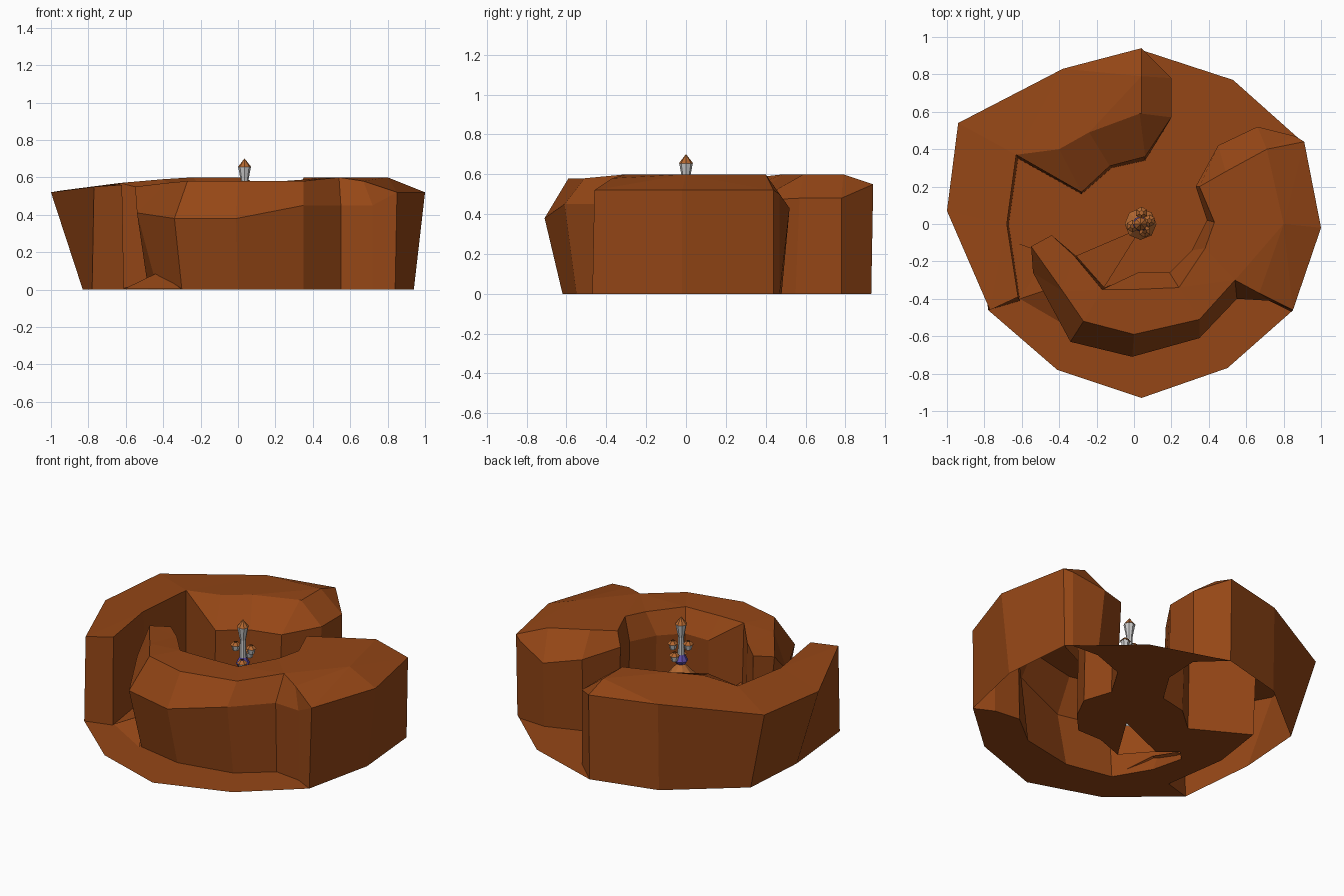
import bpy, bmesh, math

if "Cube" in bpy.data.objects:
    bpy.data.objects.remove(bpy.data.objects["Cube"])


def material(name, color):
    m = bpy.data.materials.new(name)
    m.diffuse_color = (*color, 1)
    m.use_nodes = True
    m.node_tree.nodes["Principled BSDF"].inputs["Base Color"].default_value = m.diffuse_color
    return m


ROCK = material("red_rock", (0.30, 0.062, 0.008))
TILE = material("roof_tile", (0.46, 0.14, 0.03))
PURPLE = material("purple_glass", (0.12, 0.08, 0.42))


def finish(bm, name, mat=None):
    mesh = bpy.data.meshes.new(name)
    bm.to_mesh(mesh)
    bm.free()
    if mat:
        mesh.materials.append(mat)
    ob = bpy.data.objects.new(name, mesh)
    bpy.context.collection.objects.link(ob)
    return ob


def cliff(name, stations):
    """Open-bottomed rock: flat cap, sloped shoulder and leaning face.
    Each station: top x,y,z, shoulder x,y,z, foot x,y (outline clockwise)."""
    bm = bmesh.new()
    rings = [[], [], []]
    for s in stations:
        for ring, co in zip(rings, (s[:3], s[3:6], (*s[6:8], 0.0))):
            ring.append(bm.verts.new(co))
    n = len(stations)
    for upper, lower in zip(rings, rings[1:]):
        for i in range(n):
            j = (i + 1) % n
            bm.faces.new((upper[i], upper[j], lower[j], lower[i]))
    cap = bm.faces.new(rings[0][::-1])
    bm.normal_update()
    bmesh.ops.triangulate(bm, faces=[cap], ngon_method='BEAUTY')
    bmesh.ops.remove_doubles(bm, verts=bm.verts, dist=0.001)
    return finish(bm, name, ROCK)


def plain(x, y, z, fx, fy):
    """Station without a shoulder."""
    return (x, y, z, x, y, z, fx, fy)


# north-west cliff
west_outer = [
    plain(-.77, -.46, .55, -.78, -.46),
    plain(-1.0, .07, .52, -.83, .05),
    plain(-.94, .54, .53, -.80, .48),
    plain(-.38, .83, .56, -.38, .82),
]
west_inner = [
    plain(.04, .94, .55, .04, .93),
    (.04, .79, .60, .20, .78, .48, .20, .78),
    (.04, .59, .60, .20, .57, .48, .19, .55),
    (.03, .59, .60, .06, .36, .47, .06, .34),
    (-.24, .49, .60, -.13, .31, .47, -.12, .30),
    (-.40, .40, .59, -.28, .17, .48, -.28, .16),
    plain(-.63, .37, .57, -.62, .35),
    plain(-.68, 0, .56, -.67, 0),
    plain(-.62, -.39, .56, -.61, -.41),
]
cliff("west_cliff", west_outer + west_inner)

# south-east cliff
south_outer = [
    plain(.85, -.46, .52, .84, -.47),
    (.67, -.37, .58, .72, -.41, .45, .72, -.41),
    (.54, -.30, .60, .55, -.40, .45, .55, -.39),
    (.35, -.51, .58, .35, -.61, .45, .35, -.55),
    (0, -.59, .58, -.01, -.71, .38, 0, -.62),
    (-.27, -.52, .58, -.34, -.63, .38, -.30, -.56),
    (-.38, -.36, .57, -.54, -.26, .41, -.43, -.34),
    plain(-.55, -.12, .55, -.48, -.14),
    plain(-.44, -.06, .55, -.42, -.08),
]
south_inner = [
    plain(-.32, -.17, .56, -.31, -.17),
    plain(-.17, -.35, .58, -.16, -.34),
    (0, -.35, .58, .02, -.26, .45, .03, -.27),
    (.24, -.34, .58, .19, -.26, .45, .20, -.27),
    (.38, -.13, .59, .31, -.14, .45, .32, -.14),
    (.43, .01, .60, .39, .02, .45, .40, .02),
    (.35, .20, .60, .33, .20, .50, .34, .20),
    (.49, .28, .60, .45, .42, .47, .46, .40),
    (.71, .40, .60, .66, .52, .43, .68, .48),
    plain(.86, .47, .50, .86, .47),
]
east_outer = [
    plain(.91, .44, .52, .90, .44),
    (.80, 0, .60, 1.0, -.02, .52, .94, -.02),
]
cliff("south_cliff", south_outer + south_inner + east_outer)

# thin valley floor follows the cliff feet, notched at the tower for the ramp
feet = lambda stations: [s[6:8] for s in stations]
edge = [(-.41, -.78), (.04, -.93), (.50, -.77)]
outline = (feet(west_outer[:1]) + edge + feet(south_outer + south_inner[:1])
           + [(.04, -.02)] + feet(south_inner[1:] + east_outer[:1])
           + [(.53, .77)] + feet(west_inner))
bm = bmesh.new()
floor = bm.faces.new([bm.verts.new((*p, 0)) for p in outline])
bm.normal_update()
bmesh.ops.triangulate(bm, faces=[floor], ngon_method='EAR_CLIP')
finish(bm, "valley_floor", ROCK)


def ramp(name, low, crest):
    """Slope fanning from raised crest points down to low points."""
    bm = bmesh.new()
    face = bm.faces.new([bm.verts.new(p) for p in low + crest])
    bm.normal_update()
    if face.normal.z < 0:
        face.normal_flip()
    bmesh.ops.triangulate(bm, faces=[face])
    finish(bm, name, ROCK)


ramp("inner_ramp", [(.04, -.02, 0)], [(-.31, -.17, .20), (-.16, -.34, .20)])
ramp("gate_ramp", [(-.30, -.58, .003), (-.61, -.40, .003), (-.63, -.1, .003)],
     [(-.46, -.16, .05), (-.43, -.34, .09)])


# central tower
def lathe(name, x, y, profile, sides=6, mat=None):
    bm = bmesh.new()
    for (r0, z0), (r1, z1) in zip(profile, profile[1:]):
        ret = bmesh.ops.create_cone(bm, cap_ends=False, segments=sides,
                                    radius1=r0, radius2=r1, depth=z1 - z0)
        bmesh.ops.translate(bm, verts=ret["verts"], vec=(x, y, (z0 + z1) / 2))
    bmesh.ops.remove_doubles(bm, verts=bm.verts, dist=0.0005)
    return finish(bm, name, mat)


TX, TY = .035, 0
lathe("tower_shaft", TX, TY, [(.055, 0), (.04, .12), (.025, .3), (.018, .57),
                              (.034, .655)], 8)
lathe("tower_roof", TX, TY, [(.036, .655), (.001, .70)], 8, TILE)
lathe("tower_collar", TX, TY, [(.03, .40), (.042, .42), (.02, .46)], 8, PURPLE)
lathe("lower_roof", TX, TY, [(.085, .33), (.02, .40)], 8, TILE)

# hanging pods with tiled caps
for k, (ang, dist, z) in enumerate([(20, .05, .52), (85, .06, .47), (195, .045, .53),
                                    (300, .045, .44)]):
    a = math.radians(ang)
    px, py = TX + dist * math.cos(a), TY + dist * math.sin(a)
    lathe(f"pod_{k}", px, py, [(.018, z - .035), (.027, z)])
    lathe(f"pod_roof_{k}", px, py, [(.033, z), (.012, z + .02)], 6, TILE)
